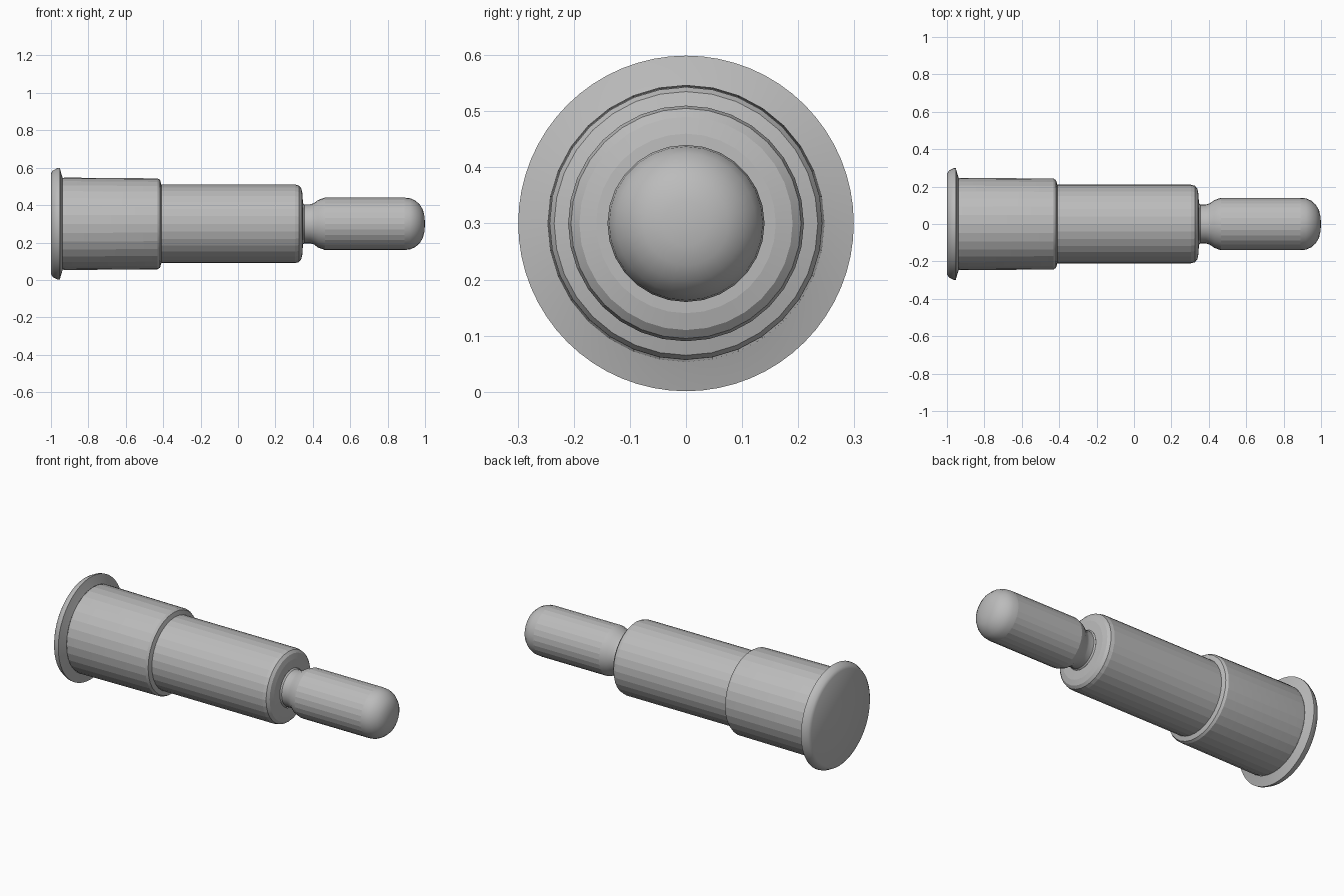
import bpy, bmesh, math

if "Cube" in bpy.data.objects:
    bpy.data.objects.remove(bpy.data.objects["Cube"])

AXIS_Z = 0.3

steel = bpy.data.materials.new("plain_grey")
steel.diffuse_color = (0.5, 0.5, 0.5, 1)
steel.use_nodes = True
steel.node_tree.nodes["Principled BSDF"].inputs["Base Color"].default_value = steel.diffuse_color


def lathe(name, profile, sides, smooth_angle):
    """Spin (x, radius) points around the long axis; radius 0 makes a pole."""
    bm = bmesh.new()
    rings = []
    for x, r in profile:
        if r == 0:
            rings.append([bm.verts.new((x, 0, AXIS_Z))] * sides)
        else:
            rings.append([bm.verts.new((x, r * math.sin(2 * math.pi * i / sides),
                                        AXIS_Z + r * math.cos(2 * math.pi * i / sides)))
                          for i in range(sides)])
    for a, b in zip(rings, rings[1:]):
        for i in range(sides):
            j = (i + 1) % sides
            bm.faces.new(dict.fromkeys((a[i], a[j], b[j], b[i])))
    bmesh.ops.recalc_face_normals(bm, faces=bm.faces)
    # keep the outside facing outward on open shells
    side = max(bm.faces, key=lambda f: f.calc_area())
    c = side.calc_center_median()
    if abs(side.normal.x) < 0.5 and side.normal.y * c.y + side.normal.z * (c.z - AXIS_Z) < 0:
        bmesh.ops.reverse_faces(bm, faces=bm.faces)
    mesh = bpy.data.meshes.new(name)
    bm.to_mesh(mesh)
    bm.free()
    mesh.materials.append(steel)
    obj = bpy.data.objects.new(name, mesh)
    bpy.context.collection.objects.link(obj)
    bpy.ops.object.select_all(action='DESELECT')
    obj.select_set(True)
    bpy.context.view_layer.objects.active = obj
    bpy.ops.object.shade_smooth_by_angle(angle=math.radians(smooth_angle))
    return obj


# Flared end flange with a flat cap, closed by its own shoulder
lathe("end_flange", [(-1, 0), (-1, 0.27), (-0.99, 0.285), (-0.965, 0.298),
                     (-0.953, 0.299), (-0.945, 0.27), (-0.937, 0.245)], 64, 35)

# Wide sleeve with a small bevelled step
lathe("sleeve", [(-0.937, 0.245), (-0.925, 0.247), (-0.43, 0.243),
                 (-0.417, 0.235), (-0.41, 0.21)], 32, 10)

# Main barrel with a rounded shoulder and flat end face
lathe("barrel", [(-0.41, 0.21), (0.305, 0.21), (0.325, 0.205),
                 (0.338, 0.19), (0.345, 0.16), (0.347, 0.11)], 32, 10)

# Narrow neck flaring into the pin
lathe("neck", [(0.347, 0.11), (0.355, 0.104), (0.385, 0.104), (0.405, 0.11),
               (0.43, 0.128), (0.465, 0.14)], 28, 35)

# Straight pin
lathe("pin", [(0.465, 0.14), (0.89, 0.14)], 28, 10)

# Rounded pin tip
lathe("pin_tip", [(0.89, 0.14), (0.92, 0.137), (0.947, 0.125), (0.972, 0.103),
                  (0.989, 0.075), (0.997, 0.04), (1, 0)], 28, 35)
